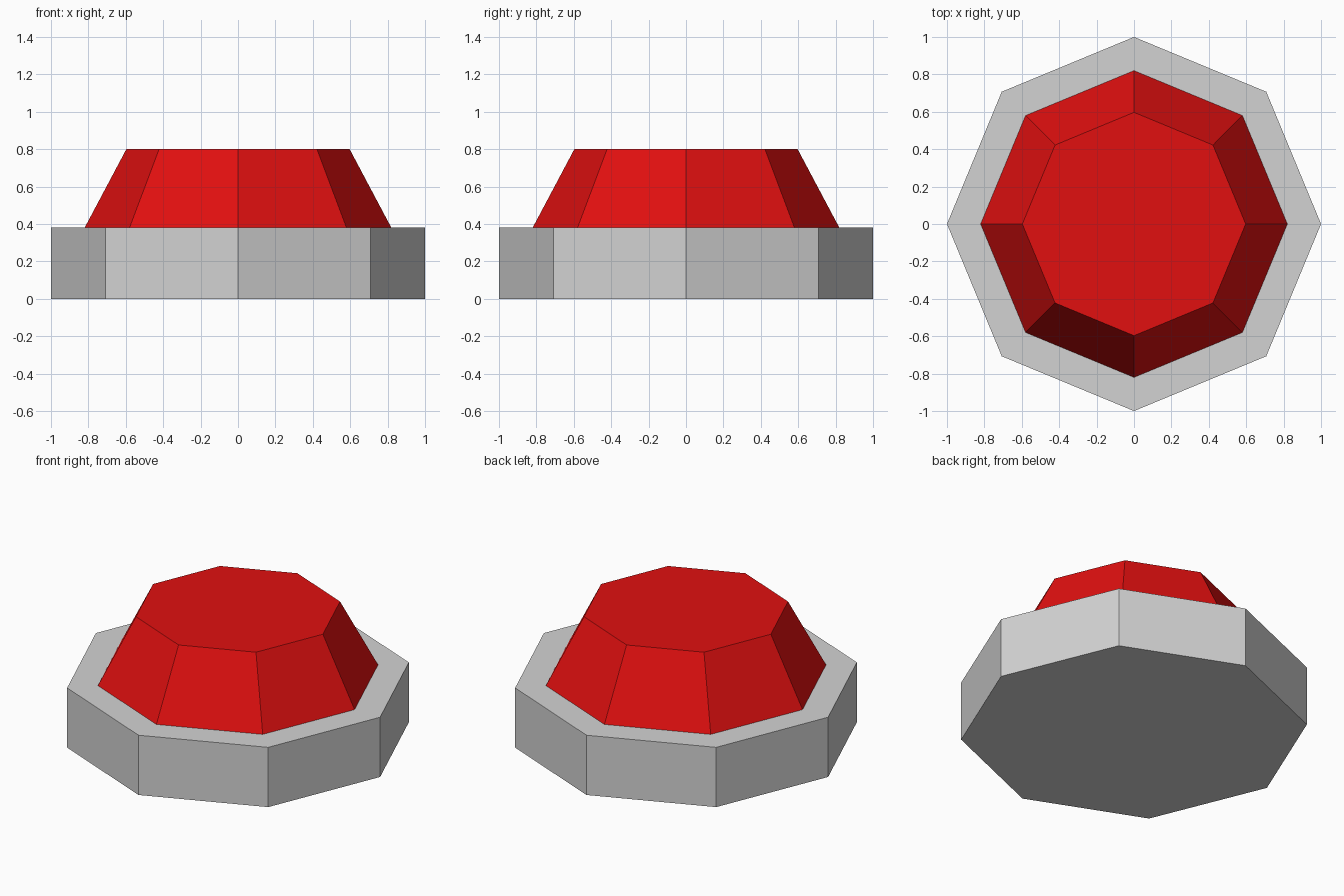
import bpy

cube = bpy.data.objects.get("Cube")
if cube:
    bpy.data.objects.remove(cube, do_unlink=True)


def make_material(name, rgb):
    mat = bpy.data.materials.new(name)
    mat.use_nodes = True
    color = (*rgb, 1.0)
    mat.diffuse_color = color
    mat.node_tree.nodes["Principled BSDF"].inputs["Base Color"].default_value = color
    return mat


def octagon_part(name, bottom_radius, top_radius, z_low, z_high, mat, base_fill):
    """Eight-sided, flat-shaded frustum with corners on the x and y axes."""
    bpy.ops.mesh.primitive_cone_add(
        vertices=8, radius1=bottom_radius, radius2=top_radius,
        depth=z_high - z_low, end_fill_type=base_fill,
        location=(0, 0, (z_low + z_high) / 2))
    part = bpy.context.object
    part.name = name
    part.data.materials.append(mat)
    return part


grey = make_material("light grey", (0.65, 0.65, 0.65))
red = make_material("bright red", (0.75, 0.005, 0.005))

# Housing the button sits on
octagon_part("base", 1.0, 1.0, 0.0, 0.38, grey, 'NGON')

# Tapered push button
octagon_part("button", 0.82, 0.597, 0.38, 0.80, red, 'NGON')
